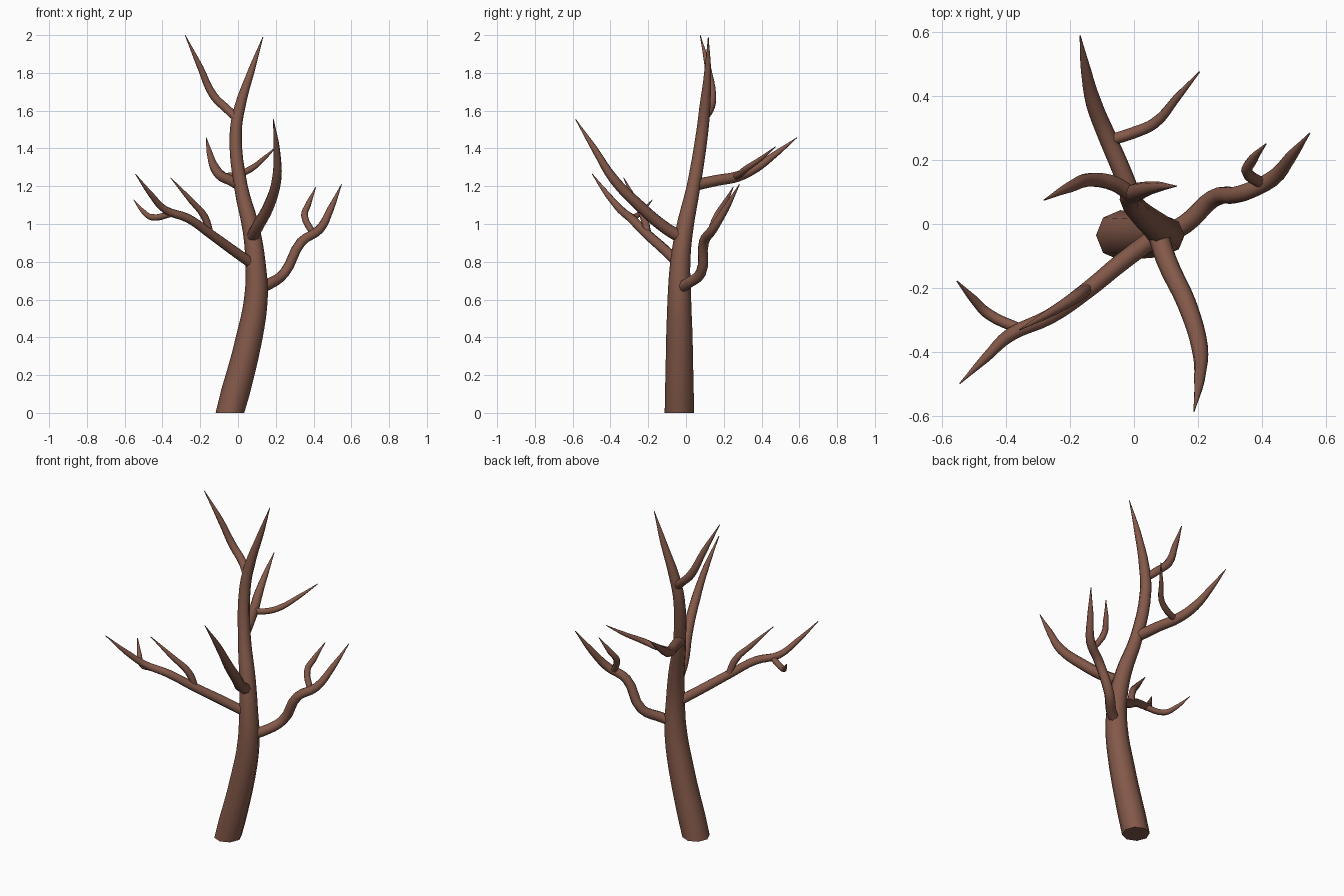
import bpy, math

bark = bpy.data.materials.new("brown bark")
bark.diffuse_color = (0.23, 0.10, 0.068, 1)


def limb(name, points, flat_base=False):
    """Tapered eight-sided tube through (x, y, z, radius) points."""
    cu = bpy.data.curves.new(name + "_path", 'CURVE')
    cu.dimensions = '3D'
    cu.bevel_depth = 1.0
    cu.bevel_resolution = 2
    cu.resolution_u = 4
    cu.use_fill_caps = True
    sp = cu.splines.new('BEZIER')
    sp.bezier_points.add(len(points) - 1)
    for bp, (x, y, z, r) in zip(sp.bezier_points, points):
        bp.co = (x, y, z)
        bp.radius = r
        bp.handle_left_type = bp.handle_right_type = 'AUTO'
    path = bpy.data.objects.new(name + "_path", cu)
    bpy.context.collection.objects.link(path)
    dg = bpy.context.evaluated_depsgraph_get()
    me = bpy.data.meshes.new_from_object(path.evaluated_get(dg))
    bpy.data.objects.remove(path)
    if flat_base:                       # stand the cut end on the ground
        for v in me.vertices:
            if v.co.z < 0.04:
                v.co.z = 0
    for p in me.polygons:
        p.use_smooth = True
    me.set_sharp_from_angle(angle=math.radians(60))
    me.materials.clear()
    me.materials.append(bark)
    me.name = name
    ob = bpy.data.objects.new(name, me)
    bpy.context.collection.objects.link(ob)
    return ob


# Trunk, running up into the right-hand top fork
limb("trunk", [(-.043, -.035, 0, .078), (.06, -.035, .4, .07), (.096, -.035, .62, .062),
               (.092, -.03, .8, .053), (.07, -.008, .97, .046), (.015, .04, 1.2, .036),
               (-.012, .085, 1.48, .032), (.01, .1, 1.62, .029), (.07, .115, 1.81, .018),
               (.132, .118, 1.99, .002)], True)
limb("top_left_fork", [(-.005, .09, 1.56, .024), (-.06, .125, 1.61, .024),
                       (-.13, .138, 1.68, .023), (-.2, .115, 1.83, .017), (-.28, .075, 2.0, .002)])

# Right branch with its twig
limb("right_branch", [(.09, -.035, .65, .03), (.16, 0, .68, .03), (.245, .078, .74, .028),
                      (.335, .095, .905, .027), (.43, .14, .97, .025), (.49, .21, 1.08, .018),
                      (.548, .283, 1.21, .002)])
limb("right_twig", [(.4, .125, .945, .018), (.352, .165, 1.045, .018),
                    (.37, .2, 1.1, .016), (.412, .25, 1.195, .002)])

# Left branch with two twigs
limb("left_branch", [(.08, -.03, .785, .029), (-.04, -.12, .87, .028), (-.15, -.21, .95, .026),
                     (-.265, -.29, 1.03, .024), (-.385, -.345, 1.075, .021),
                     (-.46, -.415, 1.155, .015), (-.543, -.497, 1.265, .002)])
limb("left_inner_twig", [(-.145, -.2, .94, .019), (-.178, -.225, 1.04, .02),
                         (-.25, -.27, 1.125, .015), (-.357, -.33, 1.245, .002)])
limb("left_outer_twig", [(-.35, -.33, 1.055, .017), (-.455, -.28, 1.035, .017),
                         (-.5, -.235, 1.065, .013), (-.552, -.178, 1.128, .002)])

# Front branch
limb("front_branch", [(.07, -.01, .92, .033), (.1, -.11, .98, .032), (.165, -.25, 1.1, .03),
                      (.205, -.385, 1.24, .026), (.205, -.48, 1.39, .018),
                      (.187, -.585, 1.555, .002)])

# Back branch with its twig
limb("back_branch", [(.01, .04, 1.205, .031), (-.04, .17, 1.232, .029), (-.085, .275, 1.252, .028),
                     (-.125, .375, 1.3, .025), (-.15, .48, 1.375, .016), (-.168, .587, 1.457, .002)])
limb("back_twig", [(-.08, .26, 1.25, .018), (0, .285, 1.262, .018), (.065, .315, 1.29, .017),
                   (.135, .395, 1.345, .012), (.205, .475, 1.41, .002)])
